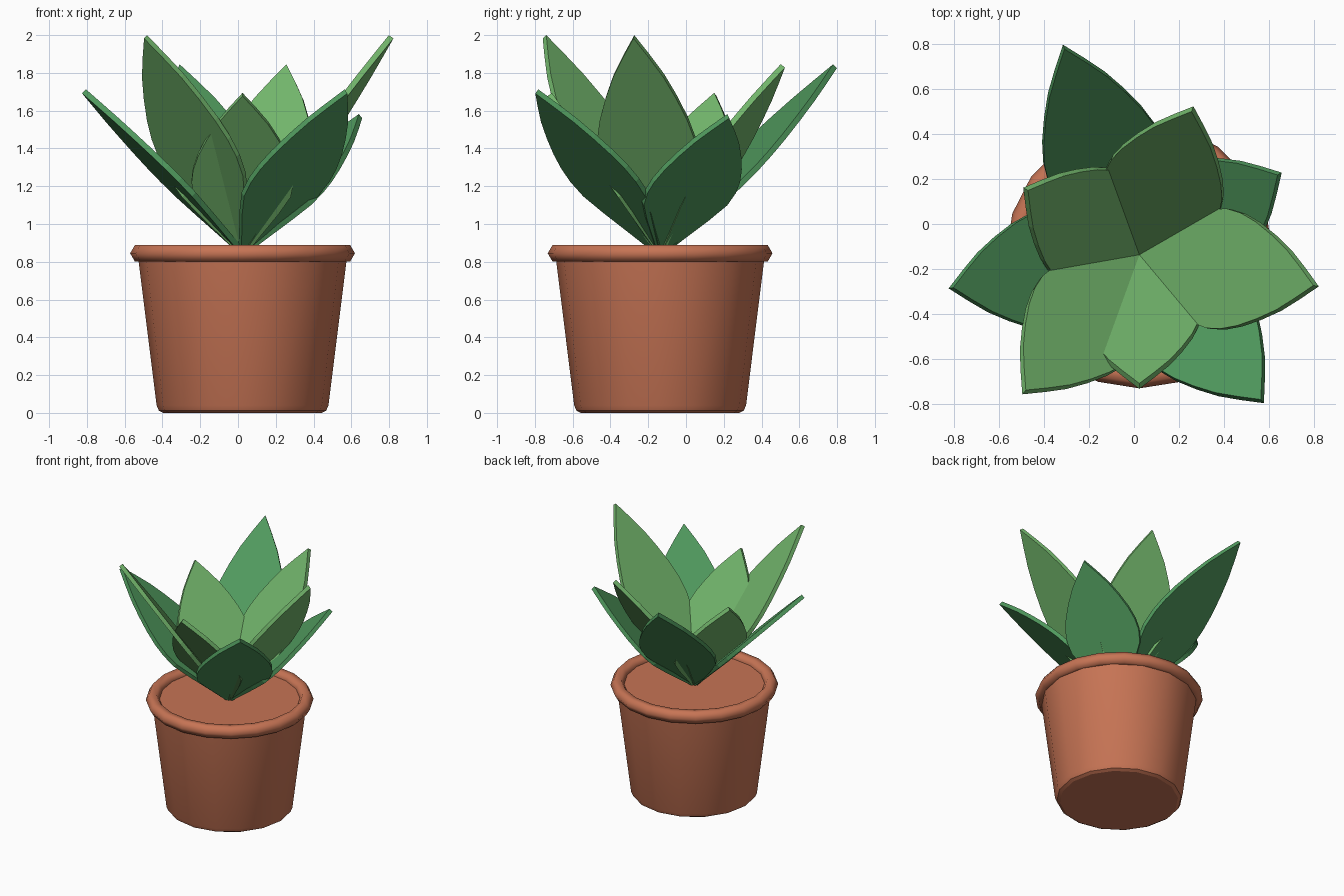
import bpy, bmesh
from math import radians, sin, cos, pi
from mathutils import Vector

if "Cube" in bpy.data.objects:
    bpy.data.objects.remove(bpy.data.objects["Cube"])

CENTRE = Vector((0.024, -0.137, 0))


def material(name, rgb):
    m = bpy.data.materials.new(name)
    m.diffuse_color = (*rgb, 1)
    m.use_nodes = True
    m.node_tree.nodes["Principled BSDF"].inputs["Base Color"].default_value = m.diffuse_color
    return m


def add_object(name, bm, mat, smooth=None):
    bmesh.ops.recalc_face_normals(bm, faces=bm.faces)
    mesh = bpy.data.meshes.new(name)
    bm.to_mesh(mesh)
    bm.free()
    mesh.materials.append(mat)
    ob = bpy.data.objects.new(name, mesh)
    ob.location = CENTRE
    bpy.context.collection.objects.link(ob)
    if smooth:
        bpy.ops.object.select_all(action='DESELECT')
        ob.select_set(True)
        bpy.context.view_layer.objects.active = ob
        bpy.ops.object.shade_smooth_by_angle(angle=radians(smooth))
    return ob


def lathe(name, profile, sides, mat, closed, smooth):
    """Revolve (radius, z) points; open profiles are capped at both ends."""
    bm = bmesh.new()
    rings = [[bm.verts.new((r * cos(2 * pi * i / sides), r * sin(2 * pi * i / sides), z))
              for i in range(sides)] for r, z in profile]
    pairs = list(zip(rings, rings[1:]))
    if closed:
        pairs.append((rings[-1], rings[0]))
    else:
        bm.faces.new(rings[0])
        bm.faces.new(rings[-1])
    for a, b in pairs:
        for i in range(sides):
            j = (i + 1) % sides
            bm.faces.new((a[i], a[j], b[j], b[i]))
    return add_object(name, bm, mat, smooth)


# Leaf outline: fraction of length, half width
OUTLINE = [(0, .02), (.12, .10), (.25, .19), (.36, .255), (.45, .270), (.53, .262),
           (.62, .235), (.72, .190), (.82, .135), (.91, .070)]


def leaf(name, azimuth, tilt, length, mat, thick=0.03):
    a, e = radians(azimuth), radians(tilt)
    along = Vector((cos(a) * cos(e), sin(a) * cos(e), sin(e)))
    side = Vector((-sin(a), cos(a), 0))
    normal = along.cross(side)
    points = OUTLINE + [(1, 0)] + [(t, -w) for t, w in reversed(OUTLINE)]
    base = Vector((0, 0, 0.85)) - normal * thick / 2
    bm = bmesh.new()
    face = bm.faces.new([bm.verts.new(base + along * t * length + side * w) for t, w in points])
    ext = bmesh.ops.extrude_face_region(bm, geom=[face], use_keep_orig=True)
    bmesh.ops.translate(bm, vec=normal * thick,
                        verts=[v for v in ext['geom'] if isinstance(v, bmesh.types.BMVert)])
    return add_object(name, bm, mat)


terracotta = material("terracotta", (0.57, 0.175, 0.09))
green_low = material("leaf_green_dark", (0.08, 0.32, 0.11))
green_high = material("leaf_green_light", (0.17, 0.47, 0.15))

# Tapered pot with a softened foot and closed top
lathe("pot", [(.42, 0), (.443, .012), (.455, .04), (.556, .85)], 16, terracotta, False, 25)

# Six-sided rolled rim, smooth shaded
lathe("pot_rim", [(.545 + .05 * cos(pi * k / 3), .845 + .05 * sin(pi * k / 3)) for k in range(6)],
      20, terracotta, True, 80)

# Nine leaves, alternating tilt and cycling through three lengths
for k in range(9):
    upper = k % 2 == 0
    leaf(f"leaf_{k + 1}", -90 + 40 * k, 55 if upper else 45, (1.02, 1.205, 1.393)[k % 3],
         green_high if upper else green_low)
